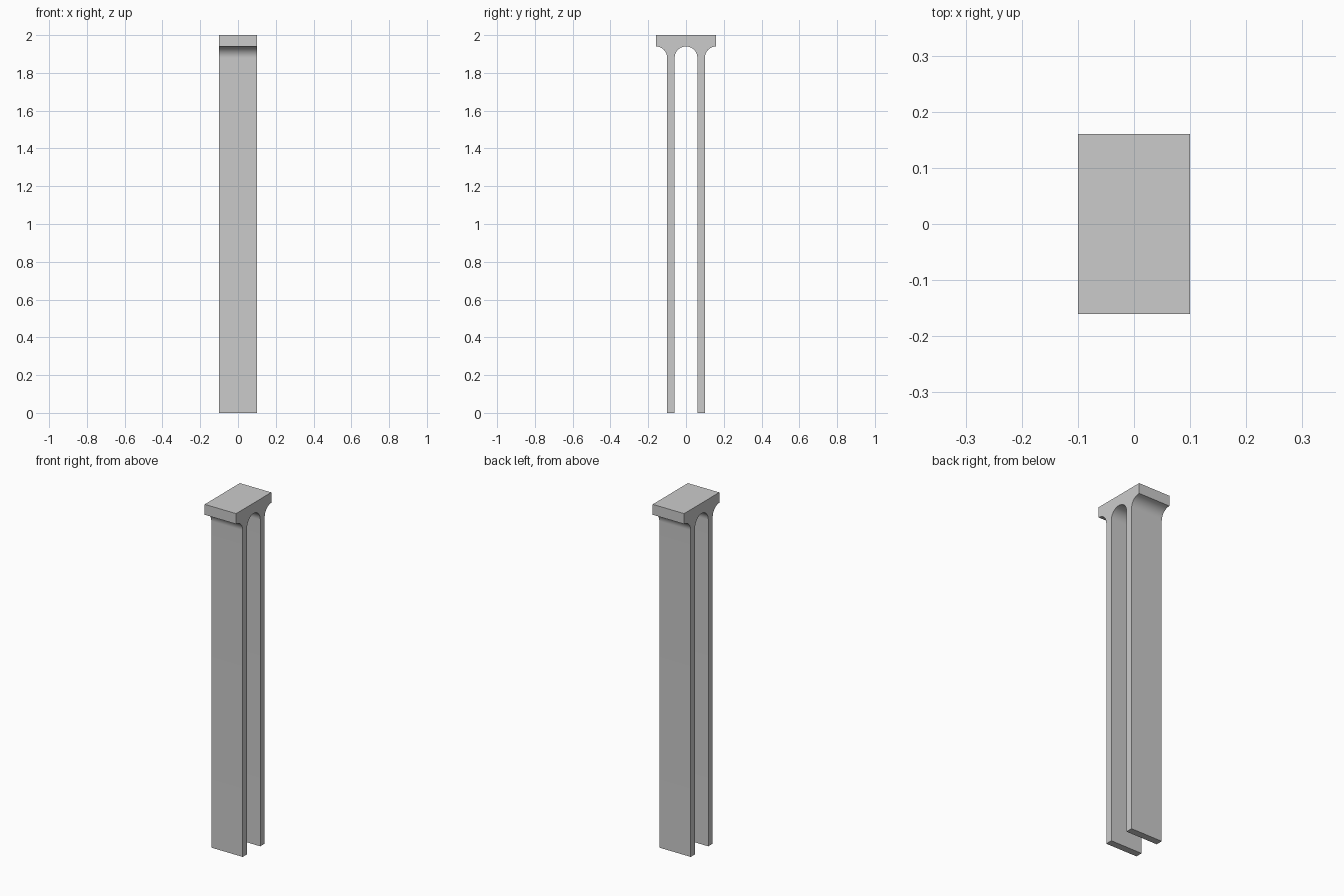
import bpy
import bmesh
from math import sin, cos, pi, radians

cube = bpy.data.objects.get("Cube")
if cube:
    bpy.data.objects.remove(cube)

HALF_WIDTH = 0.10   # half size along x
LEG_IN, LEG_OUT = 0.06, 0.10
CAP_OUT = 0.16
HEIGHT = 2.0
RADIUS = 0.06
SPRING = 1.88       # height where the fillets begin
STEPS = 16

grey = bpy.data.materials.new("light grey")
grey.use_nodes = True
colour = (0.6, 0.6, 0.6, 1)
grey.diffuse_color = colour
grey.node_tree.nodes["Principled BSDF"].inputs["Base Color"].default_value = colour


def arc(centre_y, start, end):
    """Points (y, z) along a fillet arc at the spring height."""
    angles = [start + (end - start) * i / STEPS for i in range(STEPS + 1)]
    return [(centre_y + RADIUS * cos(a), SPRING + RADIUS * sin(a)) for a in angles]


# Half profile: arch crown, inner leg, foot, outer fillet, cap edge
half = arc(0, pi / 2, 0)
half += [(LEG_IN, 0), (LEG_OUT, 0)]
half += arc(CAP_OUT, pi, pi / 2)
half += [(CAP_OUT, HEIGHT)]
profile = half + [(-y, z) for y, z in reversed(half[1:])]

# Extrude the two-legged profile across the width
bm = bmesh.new()
side = bm.faces.new([bm.verts.new((-HALF_WIDTH, y, z)) for y, z in profile])
result = bmesh.ops.extrude_face_region(bm, geom=[side], use_keep_orig=True)
moved = [v for v in result["geom"] if isinstance(v, bmesh.types.BMVert)]
bmesh.ops.translate(bm, verts=moved, vec=(2 * HALF_WIDTH, 0, 0))
bmesh.ops.recalc_face_normals(bm, faces=bm.faces[:])

mesh = bpy.data.meshes.new("two_legged_clip")
bm.to_mesh(mesh)
bm.free()
mesh.materials.append(grey)
clip = bpy.data.objects.new("two_legged_clip", mesh)
bpy.context.collection.objects.link(clip)

# Smooth fillets, sharp corners
bpy.ops.object.select_all(action="DESELECT")
clip.select_set(True)
bpy.context.view_layer.objects.active = clip
bpy.ops.object.shade_smooth_by_angle(angle=radians(30))
